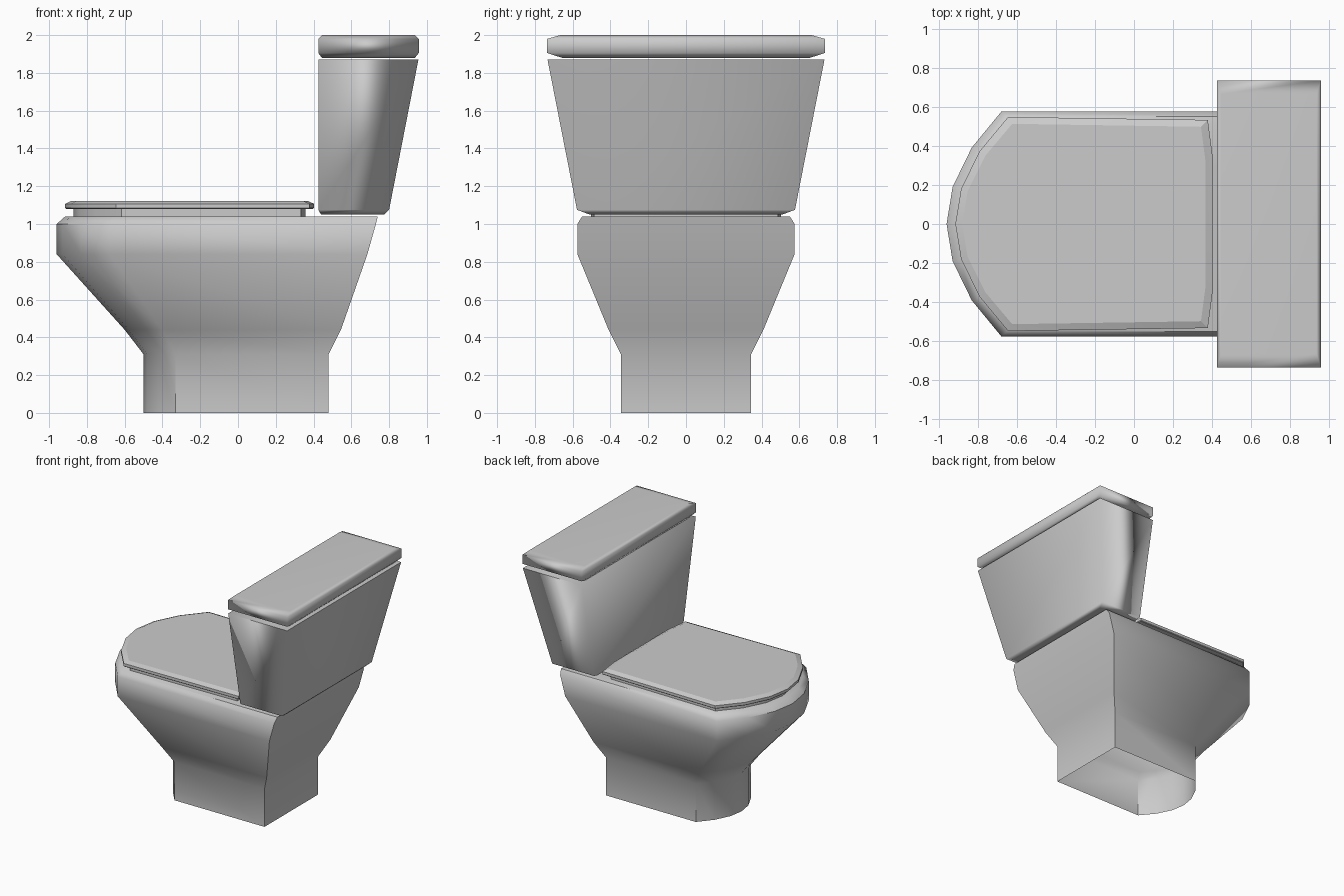
import bpy, bmesh, math

if "Cube" in bpy.data.objects:
    bpy.data.objects.remove(bpy.data.objects["Cube"])

ceramic = bpy.data.materials.new("light grey ceramic")
ceramic.diffuse_color = (0.6, 0.6, 0.6, 1)
ceramic.use_nodes = True
ceramic.node_tree.nodes["Principled BSDF"].inputs["Base Color"].default_value = ceramic.diffuse_color


def loft(name, rings, angle, cap_bottom=True, weighted=False):
    """Skin a stack of matching closed outlines."""
    bm = bmesh.new()
    loops = [[bm.verts.new(p) for p in ring] for ring in rings]
    n = len(loops[0])
    for a, b in zip(loops, loops[1:]):
        for i in range(n):
            j = (i + 1) % n
            bm.faces.new((a[i], a[j], b[j], b[i]))
    bm.faces.new(loops[-1])
    if cap_bottom:
        bm.faces.new(loops[0][::-1])
    bmesh.ops.recalc_face_normals(bm, faces=bm.faces)
    me = bpy.data.meshes.new(name)
    bm.to_mesh(me)
    bm.free()
    me.materials.append(ceramic)
    ob = bpy.data.objects.new(name, me)
    bpy.context.collection.objects.link(ob)
    bpy.ops.object.select_all(action='DESELECT')
    bpy.context.view_layer.objects.active = ob
    ob.select_set(True)
    bpy.ops.object.shade_smooth_by_angle(angle=math.radians(angle))
    if weighted:
        mod = ob.modifiers.new("weighted", 'WEIGHTED_NORMAL')
        mod.keep_sharp = True
    return ob


def d_ring(z, front, shoulder, back, w, back_pts=None):
    """D-shaped outline: faceted nose at -x, square back at +x."""
    half = [(1, 0), (0.89, 0.33), (0.54, 0.68), (0, 1)]
    pts = [(shoulder + (front - shoulder) * u, w * v) for u, v in half]
    pts += back_pts or [(back, w)]
    pts += [(x, -y) for x, y in reversed(pts) if y > 0]
    return [(x, y, z) for x, y in pts]


def box_ring(z, x0, x1, w):
    return [(x0, -w, z), (x1, -w, z), (x1, w, z), (x0, w, z)]


# bowl and pedestal, open underneath
loft("bowl", [d_ring(*r) for r in (
    (0.00, -0.50, -0.33, 0.48, 0.345),
    (0.31, -0.50, -0.33, 0.48, 0.345),
    (0.44, -0.60, -0.40, 0.545, 0.41),
    (0.84, -0.96, -0.68, 0.685, 0.575),
    (1.00, -0.96, -0.68, 0.73, 0.575),
    (1.04, -0.915, -0.65, 0.74, 0.55))], 46, cap_bottom=False)


# seat and lid, with a slightly bowed back edge
def seat_ring(z, inset):
    i = inset
    return d_ring(z, -0.915 + i, -0.645 + i * 0.6, 0, 0.548 - i,
                  [(0.378 - i, 0.533 - i), (0.402 - i, 0.35 - i)])


loft("seat", [seat_ring(1.04, 0.045), seat_ring(1.085, 0.045)], 30)
loft("seat_lid", [seat_ring(1.08, 0.005), seat_ring(1.085, 0.0),
                  seat_ring(1.107, 0.0), seat_ring(1.123, 0.035)], 20)

# tapered tank with a straight front
loft("tank", [box_ring(1.05, 0.44, 0.775, 0.51),
              box_ring(1.075, 0.425, 0.80, 0.577),
              box_ring(1.87, 0.425, 0.955, 0.733)], 95, weighted=True)

# tank lid with chamfered edges
loft("tank_lid", [box_ring(1.878, 0.445, 0.935, 0.65),
                  box_ring(1.905, 0.425, 0.957, 0.735),
                  box_ring(1.98, 0.425, 0.957, 0.735),
                  box_ring(2.00, 0.445, 0.935, 0.665)], 95, weighted=True)
